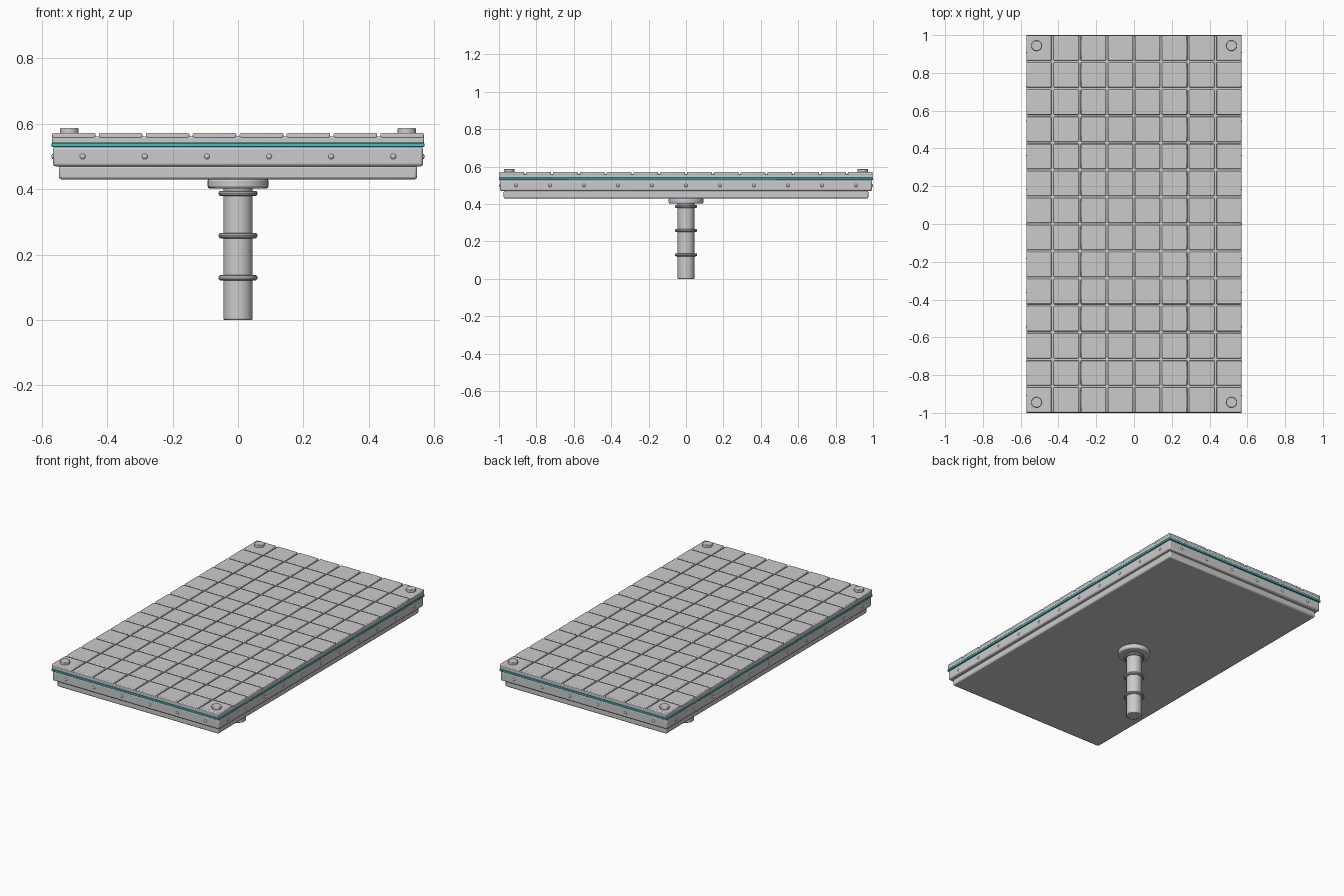
import bpy, bmesh, math
from mathutils import Matrix, Vector

if "Cube" in bpy.data.objects:
    bpy.data.objects.remove(bpy.data.objects["Cube"])


def finish(name, bm, bevel=0.0, segments=2, color=None):
    me = bpy.data.meshes.new(name)
    bm.to_mesh(me)
    bm.free()
    ob = bpy.data.objects.new(name, me)
    bpy.context.collection.objects.link(ob)
    if bevel:
        mod = ob.modifiers.new("bevel", 'BEVEL')
        mod.width, mod.segments = bevel, segments
        mod.limit_method, mod.angle_limit = 'ANGLE', math.radians(40)
    if color:
        mat = bpy.data.materials.new(name)
        mat.diffuse_color = color
        mat.use_nodes = True
        mat.node_tree.nodes["Principled BSDF"].inputs["Base Color"].default_value = mat.diffuse_color
        me.materials.append(mat)
    bpy.ops.object.select_all(action='DESELECT')
    ob.select_set(True)
    bpy.context.view_layer.objects.active = ob
    bpy.ops.object.shade_smooth_by_angle(angle=math.radians(35))
    return ob


def add_box(bm, x, y, z0, z1, hx, hy):
    m = Matrix.Translation((x, y, (z0 + z1) / 2)) @ Matrix.Diagonal((2 * hx, 2 * hy, z1 - z0, 1))
    bmesh.ops.create_cube(bm, size=1, matrix=m)


def add_cyl(bm, x, y, z0, z1, r, n=32):
    bmesh.ops.create_cone(bm, cap_ends=True, segments=n, radius1=r, radius2=r, depth=z1 - z0,
                          matrix=Matrix.Translation((x, y, (z0 + z1) / 2)))


def slab(name, z0, z1, hx, hy, bevel, color=None):
    bm = bmesh.new()
    add_box(bm, 0, 0, z0, z1, hx, hy)
    return finish(name, bm, bevel, 2, color)


def cylinder(name, z0, z1, r, bevel):
    bm = bmesh.new()
    add_cyl(bm, 0, 0, z0, z1, r)
    return finish(name, bm, bevel)


def ring(name, z, major, minor, n=32, k=10):
    bm = bmesh.new()
    start = [bm.verts.new((major + minor * math.cos(2 * math.pi * i / k), 0,
                           z + minor * math.sin(2 * math.pi * i / k))) for i in range(k)]
    edges = [bm.edges.new((start[i], start[(i + 1) % k])) for i in range(k)]
    bmesh.ops.spin(bm, geom=start + edges, cent=(0, 0, 0), axis=(0, 0, 1),
                   angle=2 * math.pi, steps=n, use_merge=True)
    bmesh.ops.remove_doubles(bm, verts=bm.verts[:], dist=1e-5)
    bmesh.ops.recalc_face_normals(bm, faces=bm.faces[:])
    return finish(name, bm)


# Layered platform
slab("lower_frame", 0.43, 0.472, 0.548, 0.975, 0.008)
slab("main_frame", 0.47, 0.53, 0.566, 0.995, 0.008)
slab("glow_strip", 0.529, 0.541, 0.57, 1.0, 0.002, (0.05, 0.55, 0.58, 1))
slab("deck", 0.54, 0.561, 0.569, 0.998, 0.004)

# Grid of floor tiles
NX, NY, GAP, HX, HY = 8, 14, 0.010, 0.569, 0.998
px, py = (2 * HX + GAP) / NX, (2 * HY + GAP) / NY
bm = bmesh.new()
for i in range(NX):
    for j in range(NY):
        add_box(bm, (i - (NX - 1) / 2) * px, (j - (NY - 1) / 2) * py, 0.555, 0.572,
                (px - GAP) / 2, (py - GAP) / 2)
finish("floor_tiles", bm, 0.005)

# Corner caps
bm = bmesh.new()
for sx in (-1, 1):
    for sy in (-1, 1):
        add_cyl(bm, sx * 0.516, sy * 0.944, 0.568, 0.587, 0.028, 24)
finish("corner_caps", bm, 0.003)

# Rivets around the main frame
bm = bmesh.new()
spots = [((i - 2.5) * 0.19, s * 0.99) for i in range(6) for s in (-1, 1)]
spots += [(s * 0.561, (j - 5) * 2 / 11) for j in range(11) for s in (-1, 1)]
for x, y in spots:
    bmesh.ops.create_uvsphere(bm, u_segments=16, v_segments=8, radius=0.010,
                              matrix=Matrix.Translation((x, y, 0.5)))
finish("rivets", bm)

# Central post with flange and rings
cylinder("post", 0.0, 0.41, 0.045, 0.004)
cylinder("post_flange", 0.402, 0.432, 0.093, 0.007)
for k in (1, 2, 3):
    ring(f"post_ring_{k}", 0.129 * k, 0.0515, 0.0085)
